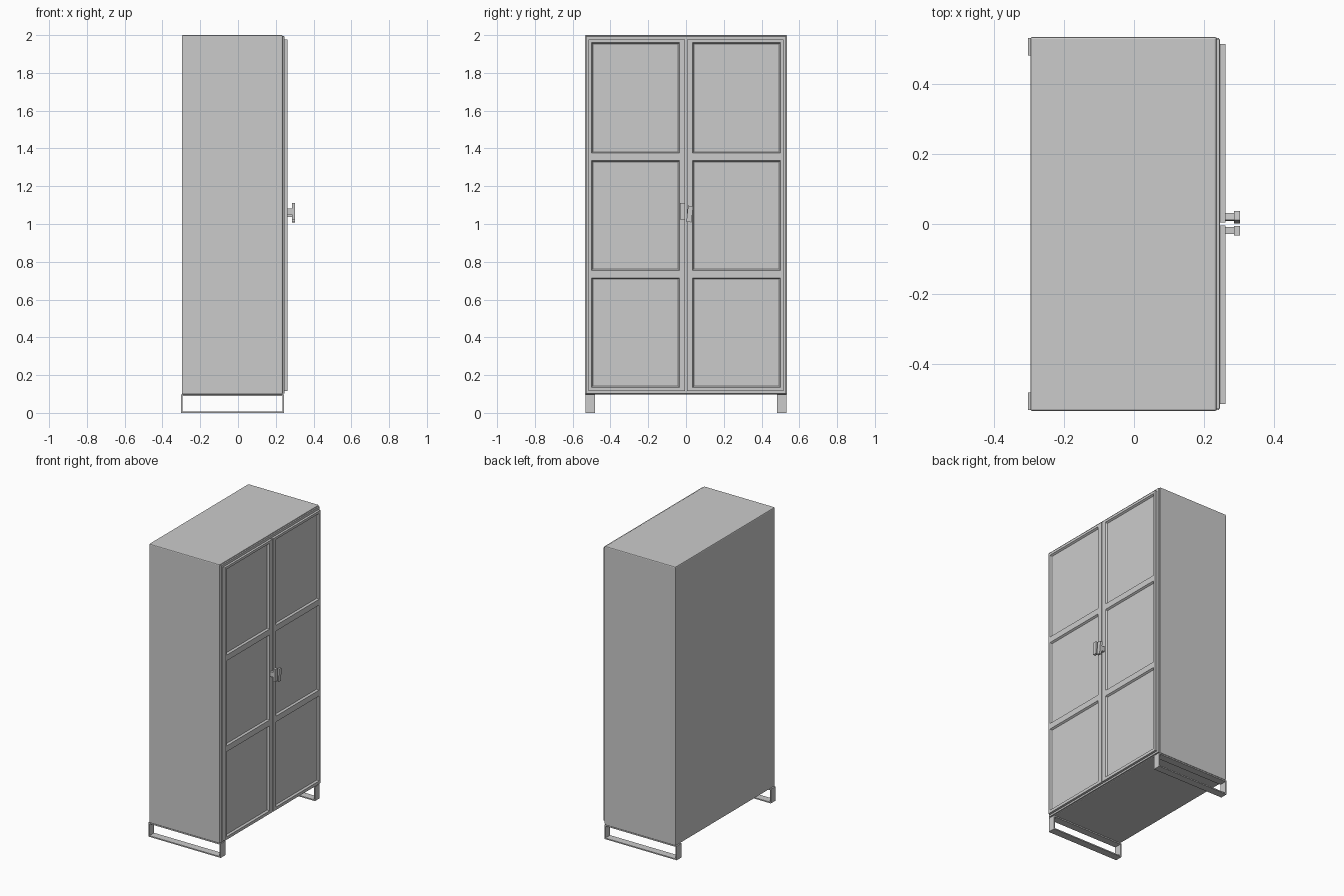
import bpy, bmesh
from math import radians
from mathutils import Matrix, Vector

cube = bpy.data.objects.get("Cube")
if cube:
    bpy.data.objects.remove(cube, do_unlink=True)

# One plain grey for the whole cabinet
grey = bpy.data.materials.new("cabinet_grey")
grey.use_nodes = True
colour = (0.6, 0.6, 0.6, 1)
grey.diffuse_color = colour
grey.node_tree.nodes["Principled BSDF"].inputs["Base Color"].default_value = colour


def finish(bm, name, bevel=0):
    bmesh.ops.recalc_face_normals(bm, faces=bm.faces)
    mesh = bpy.data.meshes.new(name)
    bm.to_mesh(mesh)
    bm.free()
    mesh.materials.append(grey)
    obj = bpy.data.objects.new(name, mesh)
    bpy.context.collection.objects.link(obj)
    if bevel:
        mod = obj.modifiers.new("soft_edges", "BEVEL")
        mod.width = bevel
        mod.segments = 2
    return obj


def add_box(bm, x, y, z, tilt=0):
    centre = Vector([(a + b) / 2 for a, b in (x, y, z)])
    size = [b - a for a, b in (x, y, z)]
    matrix = (Matrix.Translation(centre) @ Matrix.Rotation(tilt, 4, "X")
              @ Matrix.Diagonal((*size, 1)))
    bmesh.ops.create_cube(bm, size=1, matrix=matrix)


def box(name, x, y, z, bevel=0):
    bm = bmesh.new()
    add_box(bm, x, y, z)
    return finish(bm, name, bevel)


# Carcass with a shallow step behind the doors
box("carcass", (-0.297, 0.237), (-0.536, 0.536), (0.097, 2.0), 0.006)
box("front_step", (0.23, 0.246), (-0.53, 0.53), (0.103, 1.994), 0.002)


# Panelled door: a grid of stiles and rails with three sunken fields
def door(name, side):
    ys = [side * v for v in (0.004, 0.035, 0.5, 0.515)]
    zs = [0.115, 0.135, 0.715, 0.755, 1.335, 1.375, 1.96, 1.977]
    bm = bmesh.new()
    grid = [[bm.verts.new((0.24, y, z)) for z in zs] for y in ys]
    fields = []
    for i in range(len(ys) - 1):
        for j in range(len(zs) - 1):
            face = bm.faces.new((grid[i][j], grid[i + 1][j],
                                 grid[i + 1][j + 1], grid[i][j + 1]))
            face.normal_update()
            if face.normal.x < 0:
                face.normal_flip()
            if i == 1 and j % 2 == 1:
                fields.append(face.calc_center_median())
    # Thicken the sheet forwards
    back = list(bm.faces)
    new = bmesh.ops.extrude_face_region(bm, geom=back, use_keep_orig=True)
    moved = [v for v in new["geom"] if isinstance(v, bmesh.types.BMVert)]
    bmesh.ops.translate(bm, verts=moved, vec=(0.0215, 0, 0))
    bmesh.ops.recalc_face_normals(bm, faces=bm.faces)
    sunken = [f for f in bm.faces if f.normal.x > 0.9 and any(
        (f.calc_center_median() - c).yz.length < 0.01 for c in fields)]
    bmesh.ops.inset_individual(bm, faces=sunken, thickness=0.01, depth=-0.012)
    finish(bm, name)


door("right_door", -1)
door("left_door", 1)


# Handles: short stem with an upright grip; one hangs slightly askew
def handle(name, y, z, tilt):
    bm = bmesh.new()
    add_box(bm, (0.255, 0.29), (y - 0.01, y + 0.01), (z - 0.016, z + 0.016), tilt)
    add_box(bm, (0.287, 0.303), (y - 0.0135, y + 0.0135), (z - 0.043, z + 0.043), tilt)
    finish(bm, name)


handle("right_handle", -0.019, 1.067, 0)
handle("left_handle", 0.02, 1.053, radians(-6))

# Sled feet: flat-bar loops under each end
for name, side in (("right_foot", -1), ("left_foot", 1)):
    y = sorted((side * 0.482, side * 0.533))
    x0, x1, z1, t = -0.303, 0.243, 0.097, 0.008
    bm = bmesh.new()
    add_box(bm, (x0, x1), y, (0, t))
    add_box(bm, (x0, x1), y, (z1 - t, z1))
    add_box(bm, (x0, x0 + t), y, (t, z1 - t))
    add_box(bm, (x1 - t, x1), y, (t, z1 - t))
    finish(bm, name)
